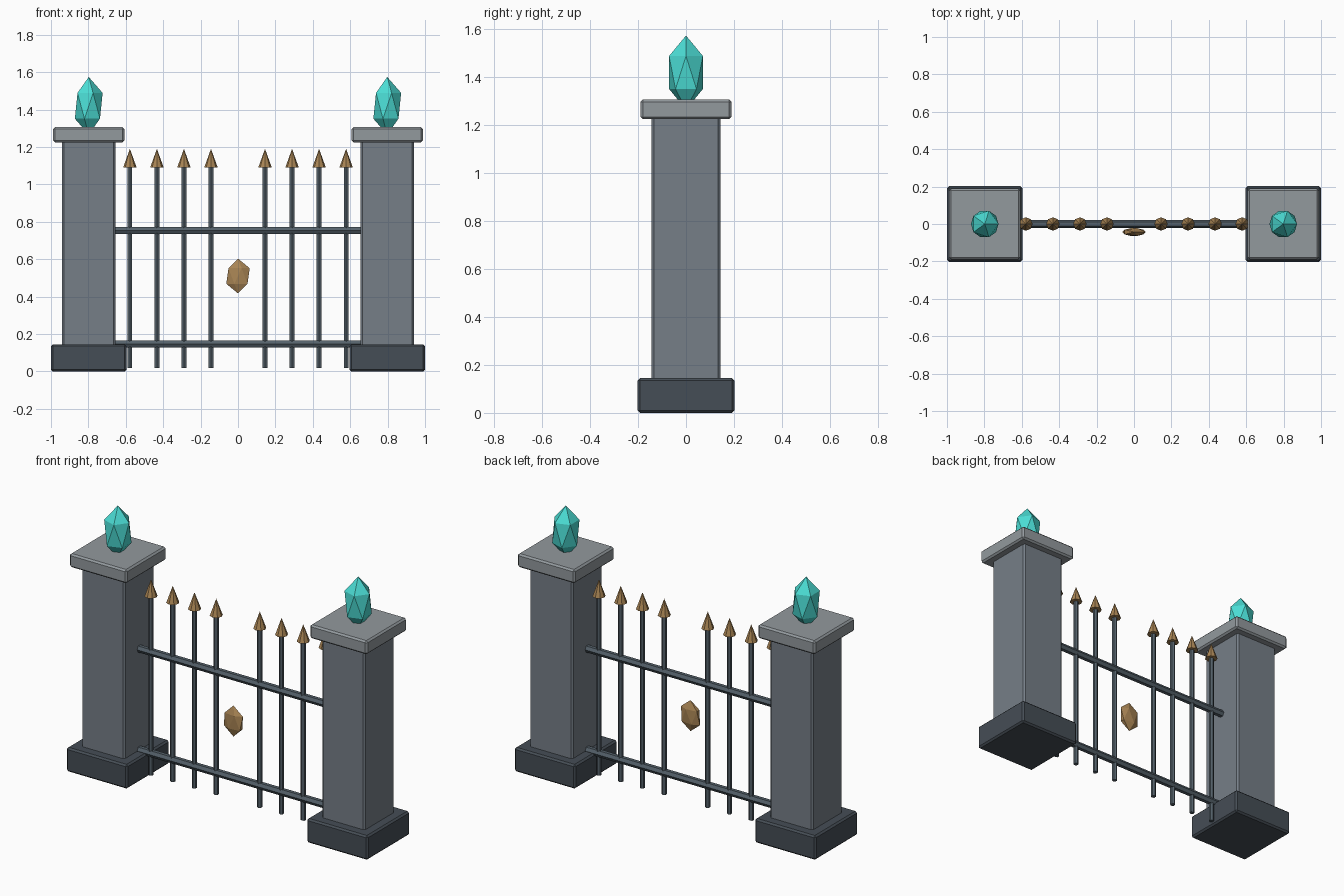
import bpy
from math import pi

if "Cube" in bpy.data.objects:
    bpy.data.objects.remove(bpy.data.objects["Cube"])


def material(name, rgb):
    m = bpy.data.materials.new(name)
    m.diffuse_color = (*rgb, 1)
    m.use_nodes = True
    m.node_tree.nodes["Principled BSDF"].inputs["Base Color"].default_value = m.diffuse_color
    return m


SHAFT = material("stone", (0.18, 0.21, 0.245))
CAP = material("light_stone", (0.29, 0.32, 0.34))
BASE = material("dark_stone", (0.06, 0.075, 0.092))
IRON = material("iron", (0.09, 0.12, 0.145))
BRONZE = material("bronze", (0.40, 0.235, 0.09))
CRYSTAL = material("crystal", (0.07, 0.72, 0.66))


def finish(name, mat):
    ob = bpy.context.object
    ob.name = name
    ob.data.materials.append(mat)
    return ob


def block(name, x, half, z0, z1, mat):
    bpy.ops.mesh.primitive_cube_add(size=1, location=(x, 0, (z0 + z1) / 2))
    ob = finish(name, mat)
    ob.scale = (2 * half, 2 * half, z1 - z0)
    bpy.ops.object.transform_apply(location=False, rotation=False, scale=True)
    bevel = ob.modifiers.new("edge", 'BEVEL')
    bevel.width = 0.01
    bevel.segments = 1


def gem(name, loc, size, mat):
    bpy.ops.mesh.primitive_ico_sphere_add(subdivisions=1, radius=1, location=loc)
    finish(name, mat).scale = size


def rod(name, loc, radius, length, rot=(0, 0, 0)):
    bpy.ops.mesh.primitive_cylinder_add(vertices=6, radius=radius, depth=length,
                                        location=loc, rotation=rot)
    finish(name, IRON)


# Pillars with plinth, shaft, cap and crystal
for side, s in (("left", -1), ("right", 1)):
    x = s * 0.798
    block(f"pillar_base_{side}", x, 0.202, 0, 0.145, BASE)
    block(f"pillar_shaft_{side}", x, 0.143, 0.13, 1.24, SHAFT)
    block(f"pillar_cap_{side}", x, 0.19, 1.225, 1.307, CAP)
    gem(f"crystal_{side}", (x, 0, 1.42), (0.083, 0.083, 0.154), CRYSTAL)

# Horizontal rails
for name, z in (("lower_rail", 0.147), ("upper_rail", 0.754)):
    rod(name, (0, 0, z), 0.0217, 1.32, (0, pi / 2, 0))

# Upright bars with spear tips, leaving the middle open
for i in (-4, -3, -2, -1, 1, 2, 3, 4):
    x = i * 0.1445
    rod(f"bar_{i}", (x, 0, 0.557), 0.0145, 1.08)
    bpy.ops.mesh.primitive_cone_add(vertices=8, radius1=0.036, depth=0.1,
                                    location=(x, 0, 1.14))
    finish(f"spear_tip_{i}", BRONZE)

# Bronze emblem
gem("emblem", (0, -0.043, 0.51), (0.07, 0.024, 0.093), BRONZE)
